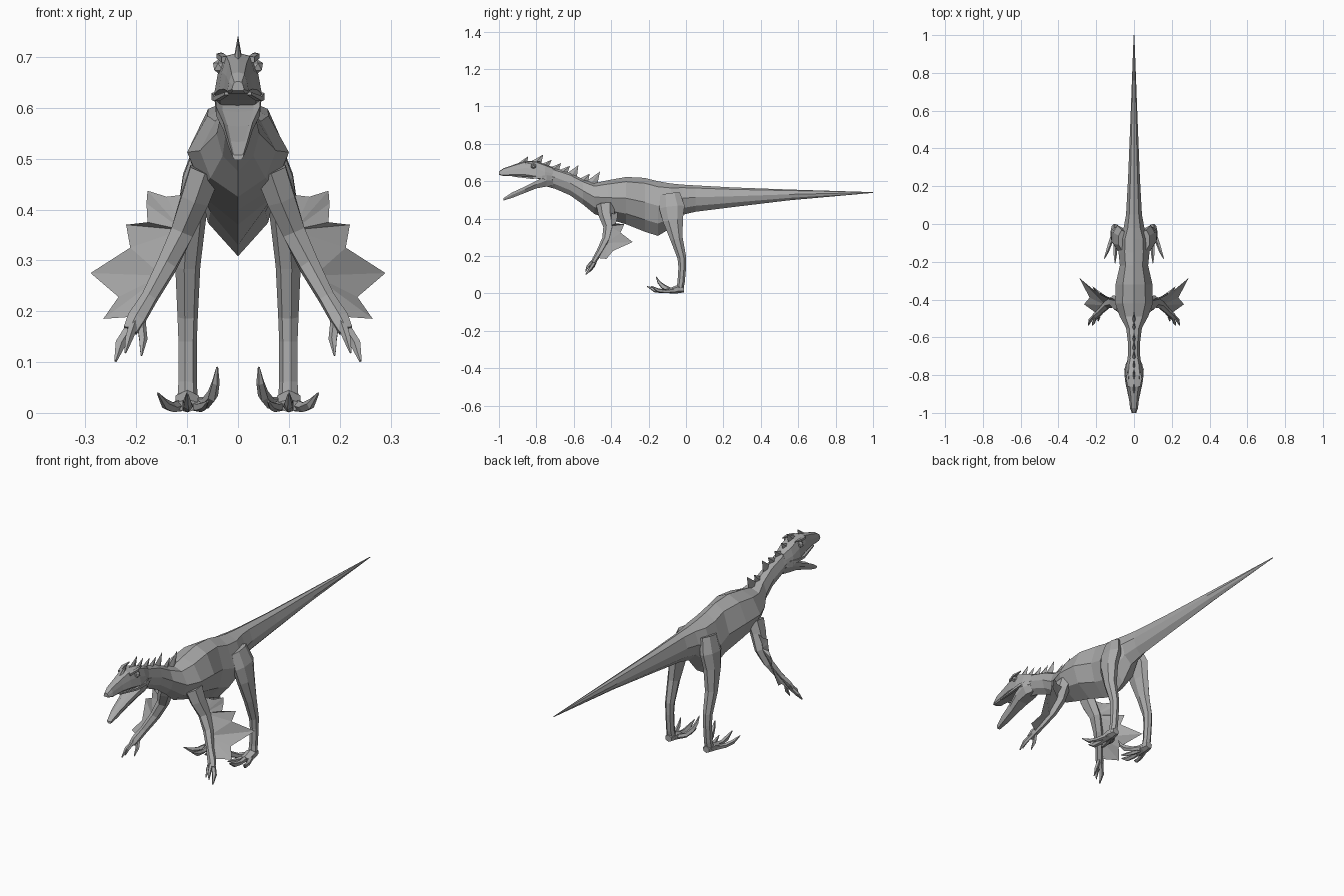
import bpy, bmesh, math
from mathutils import Vector

grey = bpy.data.materials.new("stone_grey")
grey.diffuse_color = (0.4, 0.4, 0.4, 1)


def make(name, verts, faces, mirror=False):
    me = bpy.data.meshes.new(name)
    me.from_pydata([tuple(v) for v in verts], [], faces)
    bm = bmesh.new()
    bm.from_mesh(me)
    bmesh.ops.recalc_face_normals(bm, faces=bm.faces)
    bm.to_mesh(me)
    bm.free()
    me.materials.append(grey)
    ob = bpy.data.objects.new(name, me)
    bpy.context.collection.objects.link(ob)
    if mirror:
        mod = ob.modifiers.new("mirror", 'MIRROR')
        mod.use_mirror_merge = False
    return ob


def skin(name, rings, mirror=False):
    """Bridge equal rings of points and cap both ends."""
    n = len(rings[0])
    faces = [(a * n + i, a * n + (i + 1) % n, (a + 1) * n + (i + 1) % n, (a + 1) * n + i)
             for a in range(len(rings) - 1) for i in range(n)]
    faces += [tuple(range(n)), tuple((len(rings) - 1) * n + i for i in range(n))]
    return make(name, [p for r in rings for p in r], faces, mirror)


def loft(name, sections, half):
    """Sections are (y, top, bottom, half width), half is the right-hand outline."""
    outline = half + [(-x, z) for x, z in half[-2:0:-1]]
    rings = []
    for y, top, bot, w in sections:
        mid, h = (top + bot) / 2, (top - bot) / 2
        rings.append([(x * w, y, mid + z * h) for x, z in outline])
    return skin(name, rings)


def limb(name, path, sides=6):
    """Path points are (x, y, z, x radius, second radius); mirrored in x."""
    pts = [Vector(p[:3]) for p in path]
    rings = []
    for i, p in enumerate(path):
        d = (pts[min(i + 1, len(pts) - 1)] - pts[max(i - 1, 0)]).normalized()
        u = (Vector((1, 0, 0)) - d * d.x).normalized()
        v = d.cross(u)
        rings.append([pts[i] + u * p[3] * math.cos(a) + v * p[4] * math.sin(a)
                      for a in (math.tau * (k + .5) / sides for k in range(sides))])
    return skin(name, rings, True)


# neck, trunk and tail
loft("body", [
    (-.77, .69, .578, .036), (-.70, .67, .56, .033), (-.62, .645, .525, .033),
    (-.55, .61, .475, .042), (-.49, .59, .425, .075), (-.42, .605, .40, .10),
    (-.32, .623, .37, .098), (-.22, .618, .33, .075), (-.15, .60, .308, .082),
    (-.08, .588, .35, .08), (-.02, .582, .42, .055), (.05, .578, .437, .042),
    (.25, .567, .462, .031), (.55, .556, .498, .019), (1, .542, .538, .002)],
    [(0, 1), (.6, .8), (1, .1), (.72, -.55), (0, -1)])

# skull with upper jaw, and the open lower jaw
loft("skull", [
    (-1, .652, .634, .012), (-.975, .67, .628, .021), (-.91, .692, .629, .028),
    (-.86, .708, .625, .038), (-.80, .708, .615, .047), (-.755, .692, .60, .046),
    (-.71, .674, .60, .032)],
    [(0, 1), (.6, .85), (.85, .1), (1, -.75), (.75, -1), (0, -1)])
loft("lower_jaw", [
    (-.975, .51, .497, .011), (-.93, .54, .511, .02), (-.86, .572, .538, .029),
    (-.80, .602, .562, .043), (-.745, .63, .572, .045), (-.71, .63, .575, .03)],
    [(0, .5), (.7, .6), (1, 1), (1, .1), (.6, -1), (0, -1)])

# eyes and brow horns
bm = bmesh.new()
bmesh.ops.create_icosphere(bm, subdivisions=1, radius=.016)
bmesh.ops.translate(bm, vec=(.035, -.815, .681), verts=bm.verts)
eye_mesh = bpy.data.meshes.new("eyes")
bm.to_mesh(eye_mesh)
bm.free()
eye_mesh.materials.append(grey)
eyes = bpy.data.objects.new("eyes", eye_mesh)
bpy.context.collection.objects.link(eyes)
eyes.modifiers.new("mirror", 'MIRROR')
limb("brow_horns", [(.026, -.86, .695, .009, .008), (.035, -.82, .702, .01, .007),
                    (.033, -.775, .707, .002, .002)], 4)
limb("cheek_ridges", [(.022, -.93, .628, .006, .004), (.042, -.83, .618, .008, .007),
                      (.046, -.77, .622, .008, .01), (.036, -.735, .63, .004, .004)], 4)

# row of swept-back spikes: base start y, z, base end y, z, tip y, z
for i, (y0, z0, y1, z1, ty, tz) in enumerate([
        (-.93, .68, -.85, .702, -.843, .734), (-.85, .70, -.775, .695, -.763, .743),
        (-.79, .69, -.735, .68, -.718, .715), (-.735, .677, -.68, .662, -.668, .697),
        (-.685, .663, -.635, .645, -.62, .683), (-.64, .646, -.585, .62, -.575, .686),
        (-.575, .616, -.525, .595, -.515, .64), (-.54, .60, -.475, .585, -.46, .652)]):
    ym, zm = (y0 + y1) / 2, (z0 + z1) / 2 - .004
    make(f"spike_{i + 1}",
         [(0, y0, z0 - .006), (.009, ym, zm), (0, y1, z1 - .006), (-.009, ym, zm), (0, ty, tz)],
         [(0, 1, 4), (1, 2, 4), (2, 3, 4), (3, 0, 4), (0, 3, 2, 1)])

# arms, fingers and feather fans
limb("arms", [(.065, -.43, .475, .035, .05), (.085, -.425, .42, .032, .042),
              (.11, -.41, .355, .026, .032), (.14, -.425, .29, .022, .024),
              (.175, -.46, .225, .017, .018), (.20, -.485, .185, .02, .015),
              (.212, -.498, .162, .016, .012)])
for name, path in {
    "outer_fingers": [(.207, -.485, .175, .011, .011), (.232, -.51, .135, .011, .01),
                      (.241, -.535, .102, .003, .003)],
    "middle_fingers": [(.205, -.495, .175, .01, .01), (.215, -.525, .145, .008, .008),
                       (.222, -.537, .118, .002, .002)],
    "inner_fingers": [(.192, -.48, .185, .01, .01), (.187, -.495, .145, .009, .008),
                      (.19, -.515, .113, .002, .002)]}.items():
    limb(name, path, 5)
fan = [(.10, -.40, .43), (.14, -.385, .425), (.178, -.365, .437), (.18, -.365, .412),
       (.178, -.375, .375), (.22, -.33, .37), (.212, -.35, .325), (.29, -.285, .275),
       (.235, -.39, .228), (.265, -.425, .185), (.195, -.475, .19)]
hub = [(.11, -.41, .36), (.15, -.43, .27)]
n = len(fan)
make("feather_fans", fan + hub,
     [(i, i + 1, n) for i in range(6)] + [(n, 6, n + 1)]
     + [(i, i + 1, n + 1) for i in range(6, n - 1)], True)

# legs from hip to heel
limb("legs", [(.06, -.085, .53, .025, .055), (.08, -.075, .46, .032, .07),
              (.092, -.07, .39, .03, .055), (.10, -.05, .29, .026, .034),
              (.10, -.022, .19, .021, .024), (.10, -.02, .14, .019, .021),
              (.10, -.026, .06, .019, .02), (.10, -.035, .015, .022, .018)], 7)

# feet: palm, three toes with claws and the raised sickle claw
limb("foot_pads", [(.10, -.01, .022, .018, .016), (.10, -.045, .023, .027, .022),
                   (.10, -.09, .014, .025, .013)])
for name, path in {
    "middle_toes": [(.10, -.07, .017, .012, .014), (.10, -.125, .012, .011, .011),
                    (.10, -.165, .018, .009, .013), (.10, -.208, .038, .002, .002)],
    "outer_toes": [(.112, -.06, .016, .012, .013), (.13, -.11, .011, .011, .01),
                   (.143, -.15, .017, .008, .011), (.158, -.185, .039, .002, .002)],
    "inner_toes": [(.09, -.06, .016, .011, .013), (.075, -.10, .011, .01, .01),
                   (.066, -.135, .014, .007, .009), (.06, -.165, .022, .002, .002)],
    "sickle_claws": [(.085, -.05, .02, .011, .012), (.062, -.085, .02, .012, .012),
                     (.05, -.12, .035, .011, .015), (.044, -.145, .06, .008, .009),
                     (.041, -.16, .09, .002, .002)]}.items():
    limb(name, path, 5)
